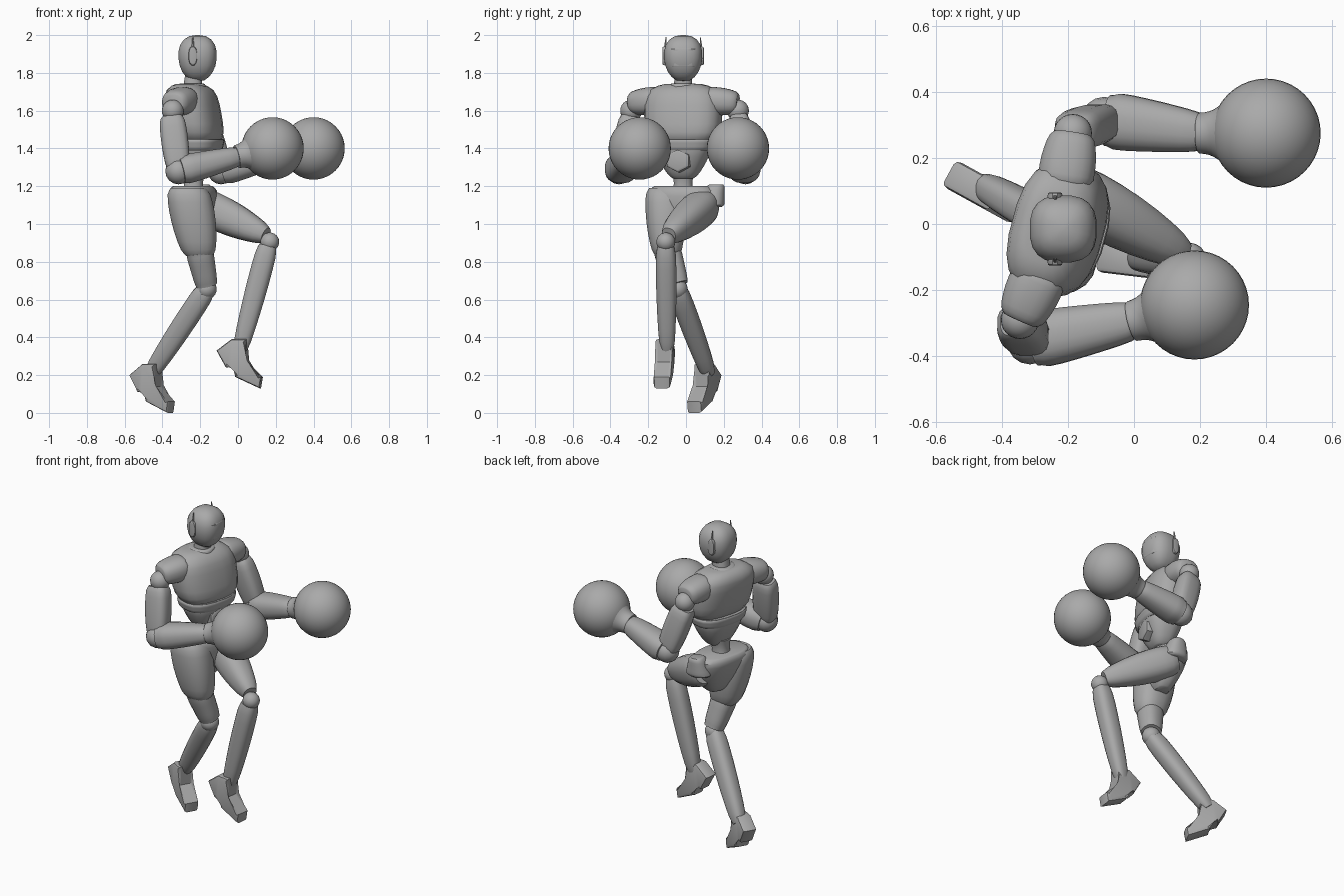
import bpy, bmesh, math
from mathutils import Vector

old = bpy.data.objects.get("Cube")
if old:
    bpy.data.objects.remove(old, do_unlink=True)

colour = (.4, .4, .4, 1)
grey = bpy.data.materials.new("plain grey")
grey.use_nodes = True
grey.diffuse_color = colour
grey.node_tree.nodes["Principled BSDF"].inputs["Base Color"].default_value = colour

X, Y, Z = Vector((1, 0, 0)), Vector((0, 1, 0)), Vector((0, 0, 1))
ACROSS = Vector((.27, 1, 0)).normalized()      # line of the shoulders and hips
FACING = ACROSS.cross(Z)                       # direction of the chest
RING_STEPS = 10


def finish(name, bm):
    """Turn a bmesh into a smooth, sharp-edged object."""
    bmesh.ops.recalc_face_normals(bm, faces=bm.faces)
    mesh = bpy.data.meshes.new(name)
    bm.to_mesh(mesh)
    bm.free()
    mesh.materials.append(grey)
    mesh.shade_smooth()
    mesh.set_sharp_from_angle(angle=math.radians(40))
    obj = bpy.data.objects.new(name, mesh)
    bpy.context.scene.collection.objects.link(obj)


def bridge(bm, lower, upper):
    """Join two matching loops of vertices with quads."""
    for k in range(len(lower)):
        bm.faces.new((lower[k - 1], lower[k], upper[k], upper[k - 1]))


def rounded(value, power):
    return math.copysign(abs(value) ** (2 / power), value)


def shape(name, start, end, r_start, r_end, swell=0, flat=1, cap=.8, rounding=8,
          side=Y, axis=None, power=2.4, sides=20):
    """Tapered form between two points, with swollen middle and rounded ends."""
    start, end = Vector(start), Vector(end)
    along = axis or (end - start).normalized()
    u = (side - along * side.dot(along)).normalized()
    v = along.cross(u)
    bm = bmesh.new()
    loops = []
    for i in range(RING_STEPS + 1):
        w = -math.cos(math.pi * i / RING_STEPS)
        t = (w + 1) / 2
        r = r_start + (r_end - r_start) * t + swell * math.sin(math.pi * t)
        r *= max(cap, (1 - abs(w) ** rounding) ** (1 / rounding))
        angles = [math.tau * (k + .5) / sides for k in range(sides)]
        loops.append([bm.verts.new(start.lerp(end, t)
                                   + u * r * rounded(math.cos(a), power)
                                   + v * r * flat * rounded(math.sin(a), power))
                      for a in angles])
    for lower, upper in zip(loops, loops[1:]):
        bridge(bm, lower, upper)
    bm.faces.new(loops[0])
    bm.faces.new(loops[-1])
    finish(name, bm)


def ball(name, centre, radius, segments=24):
    bm = bmesh.new()
    bmesh.ops.create_uvsphere(bm, u_segments=segments, v_segments=segments // 2, radius=radius)
    bmesh.ops.translate(bm, verts=bm.verts, vec=centre)
    finish(name, bm)


# Outline of a heeled foot, measured forward and up from the heel
FOOT_OUTLINE = ((0, 0), (.08, .06), (.16, .06), (.15, -.06), (.24, -.14),
                (.23, -.2), (.1, -.14), (.09, -.07), (.05, -.09))


def foot(name, heel, forward):
    heel, forward = Vector(heel), forward.normalized()
    half = forward.cross(Z) * .045
    bm = bmesh.new()
    rows = [[bm.verts.new(heel + forward * f + Z * h + offset) for f, h in FOOT_OUTLINE]
            for offset in (-half, half)]
    bridge(bm, *rows)
    bm.faces.new(rows[0])
    bm.faces.new(rows[1])
    rim = [e for e in bm.edges if any(set(e.verts) <= set(row) for row in rows)]
    bmesh.ops.bevel(bm, geom=rim, offset=.015, segments=2, affect='EDGES', profile=.5)
    finish(name, bm)


# Head, visor and neck
head = Vector((-.214, -.015, 1.88))
shape("head", head - Z * .125, head + Z * .12, .08, .1, swell=.012, cap=.1, rounding=2.6,
      axis=Z, power=2.6)
shape("visor", head + Vector((.03, 0, -.05)), head + Vector((.03, 0, .05)), .07, .076,
      flat=.92, cap=.96, rounding=30, axis=Z, power=3.5)
shape("neck", head - Vector((.028, 0, .18)), head - Vector((.02, 0, .08)), .052, .044, cap=1)

# Ear pods with antennae
for label, sign in (("left", 1), ("right", -1)):
    ear = head + Vector((-.025, sign * .09, .01))
    shape(label + "_ear_pod", ear, ear + Y * sign * .02, .024, .022, flat=2.2, side=X, sides=12)
    shape(label + "_antenna", ear + Y * sign * .01, ear + Z * .1, .01, .003, sides=6)

# Torso
core = Vector((-.21, -.015, 0))
torso = dict(side=ACROSS, axis=Z, power=2.6)
shape("chest", core + Vector((.01, 0, 1.42)), core + Vector((-.05, 0, 1.74)), .2, .205,
      swell=.005, flat=.62, cap=.5, rounding=4, **torso)
shape("rib_band", core + Z * 1.39, core + Z * 1.45, .165, .182, flat=.72, cap=.95, **torso)
shape("abdomen", core + Z * 1.24, core + Z * 1.42, .065, .155, swell=.012, flat=.78, **torso)
shape("collar", core + Vector((-.035, 0, 1.7)), core + Vector((-.035, 0, 1.745)), .085, .07)
belly = core + Z * 1.335
shape("belly_plate", belly + FACING * .06, belly + FACING * .115, .072, .068, flat=.9,
      side=ACROSS, power=2, sides=6)
shape("waist", core + Vector((-.03, 0, 1.15)), core + Vector((-.02, 0, 1.28)), .06, .06,
      swell=-.01, cap=1, axis=Z)
shape("pelvis", core + Z * .95, core + Vector((-.03, 0, 1.2)), .08, .19, swell=.025, flat=.62,
      **torso)

# Arms: shoulder, elbow, wrist and glove centres
ARMS = {
    "right": (-1, (-.345, -.29, 1.6), (-.315, -.355, 1.28), (.01, -.29, 1.36), (.183, -.245, 1.4)),
    "left": (1, (-.185, .275, 1.6), (-.09, .315, 1.28), (.215, .275, 1.36), (.4, .275, 1.4)),
}
for label, (sign, *joints) in ARMS.items():
    shoulder, elbow, wrist, glove = map(Vector, joints)
    root = core + ACROSS * sign * .13 + Vector((-.035, 0, 1.655))
    shape(label + "_shoulder_cap", root, shoulder + Z * .04, .072, .058, swell=.008, flat=1.15,
          side=Z)
    ball(label + "_shoulder_joint", shoulder, .058)
    back = shoulder - X * .01
    shape(label + "_upper_arm", back.lerp(elbow, .1), elbow, .056, .05, swell=.007,
          flat=1.2, power=3.2, sides=16)
    ball(label + "_elbow", elbow, .07, 16)
    shape(label + "_forearm", elbow.lerp(wrist, .04), wrist, .09, .058, swell=.003, flat=.9,
          cap=.87)
    shape(label + "_glove_cuff", wrist.lerp(glove, -.1), wrist.lerp(glove, .4), .062, .11,
          swell=-.014, cap=.97, rounding=30, power=2, sides=32)
    ball(label + "_glove", glove, .165, 40)

# Supporting leg
knee = Vector((-.167, -.045, .655))
thigh_end = Vector((-.205, -.1, .83))
shape("right_thigh", (-.265, -.115, 1.19), thigh_end, .1, .076, swell=.015, flat=1.15, axis=Z)
shape("right_thigh_cuff", thigh_end + Z * .03, knee + Z * .025, .075, .06, cap=.95)
ball("right_knee", knee, .054)
heel = Vector((-.56, .155, .2))
ankle = heel + Vector((.1, -.035, .01))
shape("right_shin", knee, ankle, .054, .042, swell=.006, flat=1.06, power=2.6)
foot("right_foot", heel, Vector((1, -.55, 0)))

# Raised leg
knee = Vector((.168, -.107, .905))
hip = core + Vector((0, .125, 1.11))
shape("left_thigh", hip, knee + Vector((-.02, .015, .035)), .09, .05, swell=.017, flat=1.05)
shape("left_hip_guard", hip + Vector((.02, .01, -.02)), hip + Vector((.02, .05, .1)), .085, .045,
      axis=Z)
ball("left_knee", knee, .05)
heel = Vector((-.11, -.1, .33))
shape("left_shin", knee - Vector((.01, 0, .02)), heel + X * .12, .054, .04, swell=.006, flat=1.06,
      power=2.6)
foot("left_foot", heel, Vector((1, -.12, 0)))
